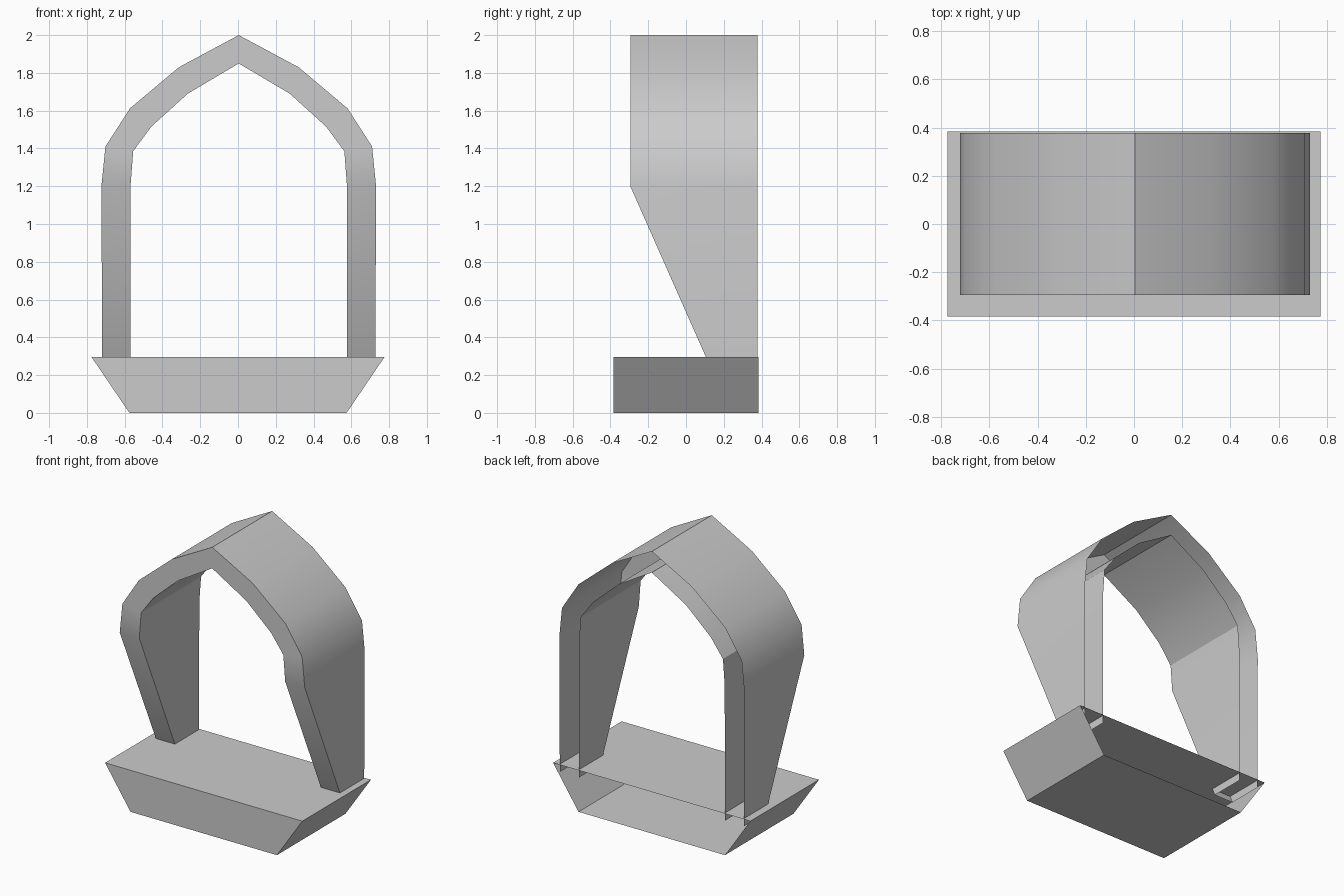
import bpy
import bmesh

default = bpy.data.objects.get("Cube")
if default:
    bpy.data.objects.remove(default, do_unlink=True)

# One plain grey for everything
GREY = (0.6, 0.6, 0.6, 1.0)
grey = bpy.data.materials.new("plain_grey")
grey.use_nodes = True
grey.diffuse_color = GREY
grey.node_tree.nodes["Principled BSDF"].inputs["Base Color"].default_value = GREY


def make_object(name, bm):
    mesh = bpy.data.meshes.new(name)
    bm.to_mesh(mesh)
    bm.free()
    mesh.materials.append(grey)
    obj = bpy.data.objects.new(name, mesh)
    bpy.context.collection.objects.link(obj)
    return obj


# Base: trough-shaped block, wider at the top, open at the back
BASE_TOP, BACK = 0.295, 0.385
bm = bmesh.new()
bmesh.ops.create_cube(bm, size=2)
for v in bm.verts:
    top = v.co.z > 0
    v.co = (v.co.x * (0.775 if top else 0.575), v.co.y * BACK, BASE_TOP if top else 0)
back_faces = [f for f in bm.faces if f.normal.y > 0.9 or f.calc_center_median().y > 0.3]
bmesh.ops.delete(bm, geom=back_faces, context="FACES_ONLY")
bm.normal_update()
make_object("base", bm)

# Arch: hollow pointed hood, open at the back, legs tapering down into the base
FRONT, REAR, SHIFT = -0.295, 0.378, 0.004
# each station: outer x, outer z, inner x, inner z, front y
half = [
    (0.723, 0.24, 0.574, 0.24, 0.13),
    (0.727, 1.2, 0.573, 1.2, FRONT),
    (0.706, 1.41, 0.559, 1.385, FRONT),
    (0.576, 1.612, 0.463, 1.515, FRONT),
    (0.317, 1.83, 0.27, 1.69, FRONT),
]
apex = [(0, 2.0, 0, 1.85, FRONT)]
mirrored = [(-ox, oz, -ix, iz, y) for ox, oz, ix, iz, y in reversed(half)]

bm = bmesh.new()
rings = []
for ox, oz, ix, iz, y in half + apex + mirrored:
    ring = [(ox, REAR, oz), (ox, y, oz), (ix, y, iz), (ix, REAR, iz)]
    rings.append([bm.verts.new((px + SHIFT, py, pz)) for px, py, pz in ring])
for low, high in zip(rings, rings[1:]):
    for k in range(3):
        bm.faces.new((low[k + 1], low[k], high[k], high[k + 1]))
bm.normal_update()
arch = make_object("arch", bm)

# Soft bends, crisp ridge and rims
bpy.ops.object.select_all(action="DESELECT")
arch.select_set(True)
bpy.context.view_layer.objects.active = arch
bpy.ops.object.shade_smooth_by_angle(angle=0.5236)
